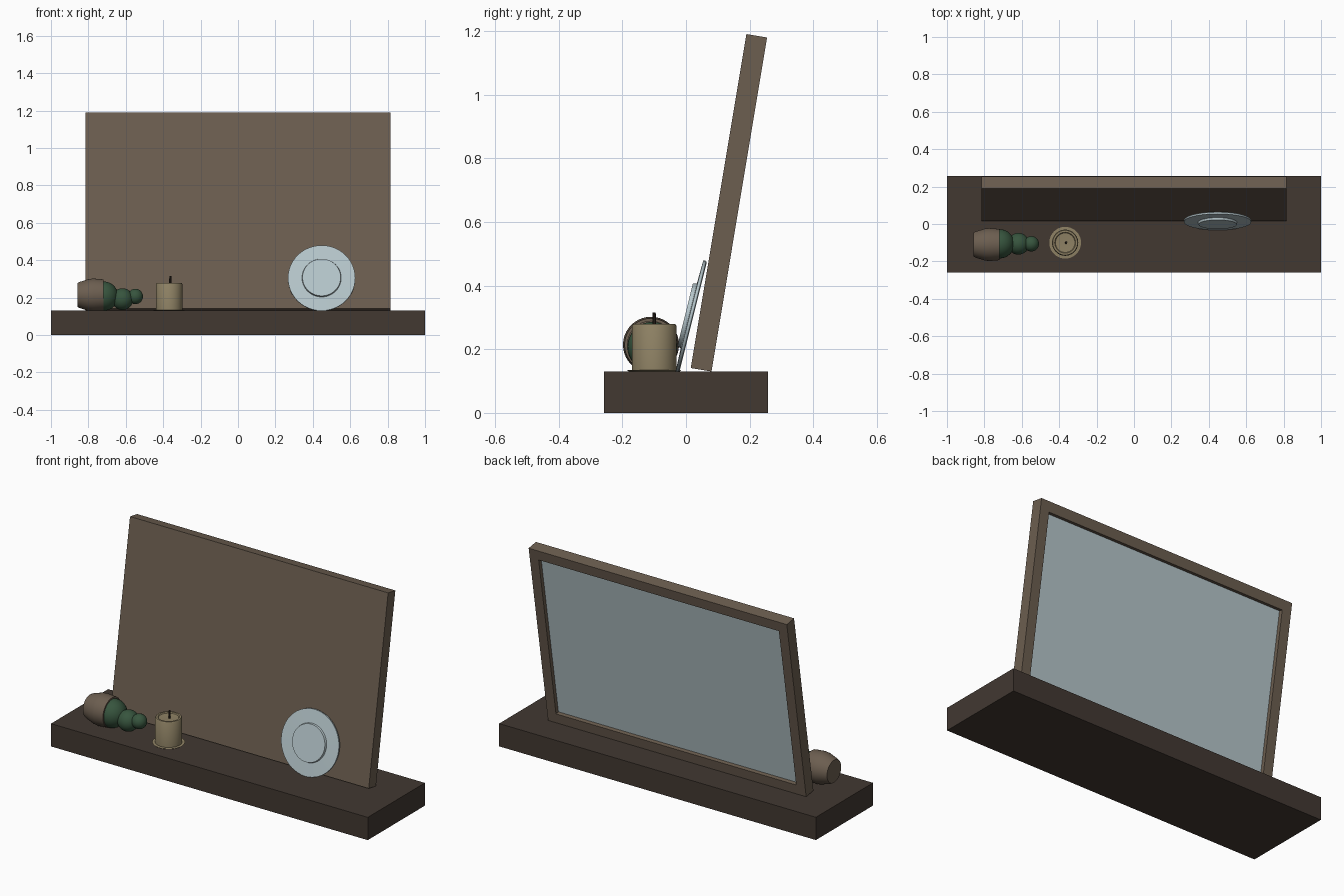
import bpy
import bmesh
from math import radians, sin, cos, pi
from mathutils import Matrix, Vector

cube = bpy.data.objects.get("Cube")
if cube:
    bpy.data.objects.remove(cube, do_unlink=True)


def material(name, color):
    mat = bpy.data.materials.new(name)
    mat.use_nodes = True
    mat.diffuse_color = (*color, 1)
    mat.node_tree.nodes["Principled BSDF"].inputs["Base Color"].default_value = (*color, 1)
    return mat


dark_wood = material("dark wood", (0.054, 0.040, 0.031))
brown = material("warm brown", (0.150, 0.112, 0.080))
pale_blue = material("pale blue", (0.47, 0.57, 0.60))
wax = material("wax", (0.27, 0.22, 0.127))
green = material("leaf green", (0.038, 0.09, 0.048))
wick_black = material("wick black", (0.026, 0.020, 0.014))


def finish(name, bm, mats, smooth=False):
    bmesh.ops.recalc_face_normals(bm, faces=bm.faces)
    mesh = bpy.data.meshes.new(name)
    bm.to_mesh(mesh)
    bm.free()
    obj = bpy.data.objects.new(name, mesh)
    bpy.context.collection.objects.link(obj)
    for mat in mats:
        mesh.materials.append(mat)
    if smooth:
        bpy.ops.object.select_all(action="DESELECT")
        obj.select_set(True)
        bpy.context.view_layer.objects.active = obj
        bpy.ops.object.shade_smooth_by_angle(angle=radians(35))
    return obj


def box(low, high):
    """Box mesh between two opposite corners."""
    low, high = Vector(low), Vector(high)
    bm = bmesh.new()
    bmesh.ops.create_cube(bm, size=1)
    bmesh.ops.scale(bm, vec=high - low, verts=bm.verts)
    bmesh.ops.translate(bm, vec=(low + high) / 2, verts=bm.verts)
    return bm


def lathe(name, profile, mat, location, rotation=(0, 0, 0), sides=40):
    """Turn a (radius, height) profile about z, capping both ends."""
    bm = bmesh.new()
    rings = [[bm.verts.new((r * cos(2 * pi * i / sides), r * sin(2 * pi * i / sides), z))
              for i in range(sides)] for r, z in profile]
    for a, b in zip(rings, rings[1:]):
        for i in range(sides):
            j = (i + 1) % sides
            bm.faces.new((a[i], a[j], b[j], b[i]))
    bm.faces.new(rings[0][::-1])
    bm.faces.new(rings[-1])
    obj = finish(name, bm, [mat], True)
    obj.location, obj.rotation_euler = location, rotation
    return obj


shelf_top = 0.13

# Shelf
finish("shelf", box((-1, -0.258, 0), (1, 0.257, shelf_top)), [dark_wood])

# Leaning frame with a pane recessed into its back
bm = box((-0.815, -0.066, 0), (0.815, 0, 1.064))
bm.normal_update()
back = max(bm.faces, key=lambda f: f.normal.y)
bmesh.ops.inset_individual(bm, faces=[back], thickness=0.08)
pane = bmesh.ops.extrude_face_region(bm, geom=[back])
bmesh.ops.delete(bm, geom=[back], context="FACES_ONLY")
bmesh.ops.translate(bm, vec=(0, -0.022, 0),
                    verts=[g for g in pane["geom"] if isinstance(g, bmesh.types.BMVert)])
for g in pane["geom"]:
    if isinstance(g, bmesh.types.BMFace):
        g.material_index = 1
frame = finish("leaning_frame", bm, [brown, pale_blue])
frame.location = (0, 0.08, shelf_top)
frame.rotation_euler.x = radians(-9.46)

# Plate with a raised centre, propped against the frame
lathe("plate", [(0.176, 0), (0.18, 0.003), (0.18, 0.012), (0.105, 0.014),
                (0.102, 0.026)],
      pale_blue, (0.447, 0.0225, 0.302), (radians(76), 0, 0), 48)

# Candle, its saucer and wick
candle_spot = (-0.368, -0.1, shelf_top)
lathe("candle_saucer", [(0.08, 0), (0.085, 0.004), (0.07, 0.005)], wax, candle_spot)
lathe("candle", [(0.07, 0), (0.07, 0.143), (0.066, 0.149), (0.056, 0.149),
                 (0.052, 0.144), (0.02, 0.142)], wax, candle_spot)
lathe("wick", [(0.006, 0.14), (0.006, 0.165), (0.005, 0.186)], wick_black,
      candle_spot, (0, radians(2), 0), 10)

# Tipped pot, open toward +x
lathe("pot", [(0.064, 0), (0.07, 0.012), (0.085, 0.06), (0.088, 0.085), (0.083, 0.14),
              (0.074, 0.14), (0.074, 0.11)],
      brown, (-0.858, -0.11, 0.214), (0, radians(90), 0))

# Plant made of three shrinking balls
for label, x, z, radius in (("lower", -0.718, 0.208, 0.078),
                            ("middle", -0.618, 0.192, 0.058),
                            ("tip", -0.549, 0.206, 0.041)):
    bm = bmesh.new()
    bmesh.ops.create_uvsphere(bm, u_segments=32, v_segments=16, radius=radius,
                              matrix=Matrix.Translation((x, -0.106, z)))
    finish("plant_" + label, bm, [green], True)
